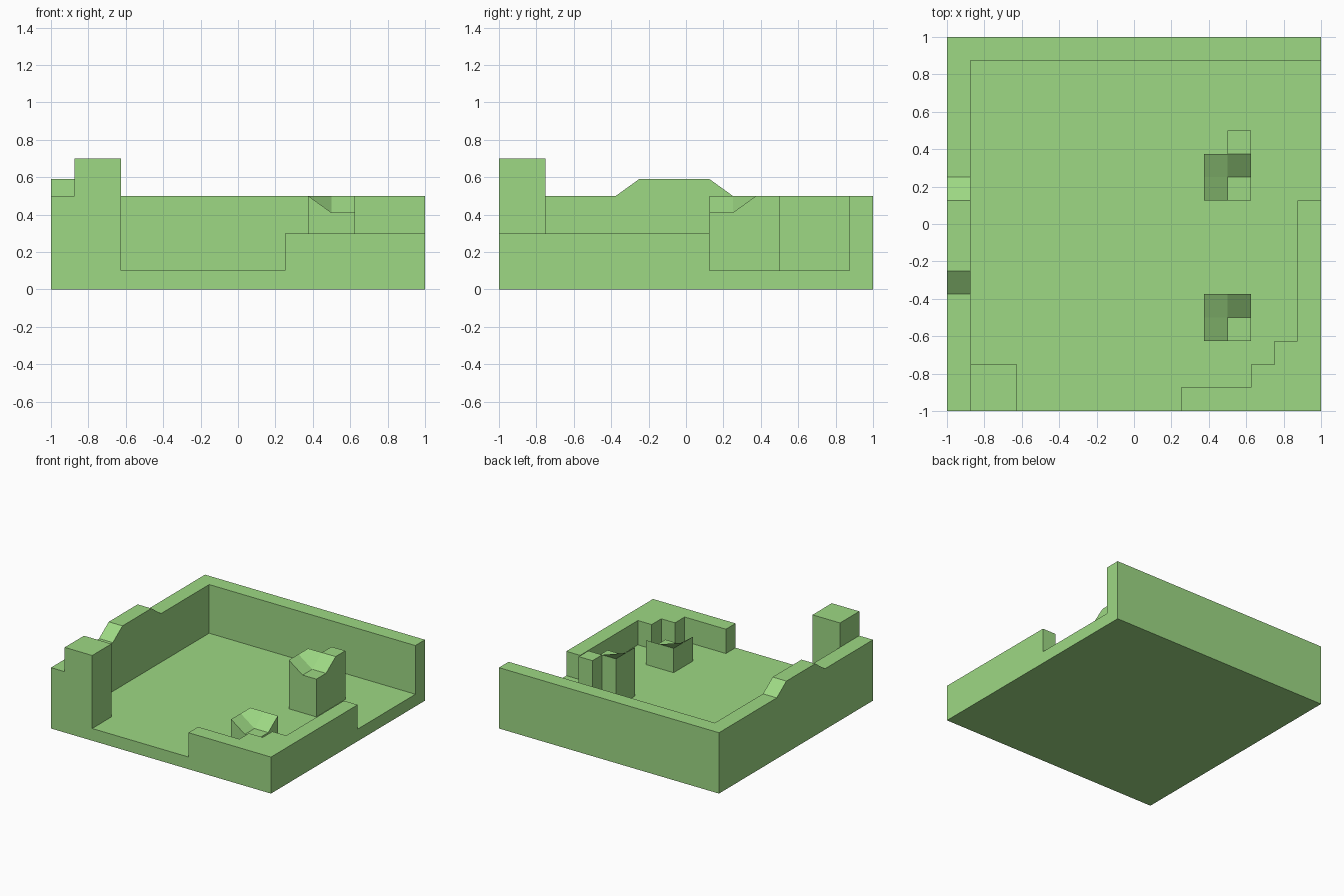
import bpy, bmesh
from mathutils import Vector

if "Cube" in bpy.data.objects:
    bpy.data.objects.remove(bpy.data.objects["Cube"])

GREEN = bpy.data.materials.new("grass_green")
GREEN.diffuse_color = (0.34, 0.69, 0.23, 1.0)
GREEN.use_nodes = True
GREEN.node_tree.nodes["Principled BSDF"].inputs["Base Color"].default_value = GREEN.diffuse_color

FLOOR = 0.1   # top of the base slab
S = 0.125     # grid step of the whole model


def finish(name, bm):
    bmesh.ops.recalc_face_normals(bm, faces=bm.faces[:])
    mesh = bpy.data.meshes.new(name)
    bm.to_mesh(mesh)
    bm.free()
    mesh.materials.append(GREEN)
    obj = bpy.data.objects.new(name, mesh)
    bpy.context.collection.objects.link(obj)
    return obj


def extrude(name, outline, direction):
    """Extrude a flat closed outline of 3D points along a vector."""
    bm = bmesh.new()
    face = bm.faces.new([bm.verts.new(p) for p in outline])
    res = bmesh.ops.extrude_face_region(bm, geom=[face], use_keep_orig=True)
    top = [v for v in res["geom"] if isinstance(v, bmesh.types.BMVert)]
    bmesh.ops.translate(bm, verts=top, vec=Vector(direction))
    return finish(name, bm)


def prism(name, plan, z0, z1):
    return extrude(name, [(x, y, z0) for x, y in plan], (0, 0, z1 - z0))


def block(name, x0, x1, y0, y1, z0, z1):
    return prism(name, [(x0, y0), (x1, y0), (x1, y1), (x0, y1)], z0, z1)


def notched_pillar(name, x0, y0, top):
    """Square pillar whose front right top is sunk, with sloped sides up to the rim."""
    bm = bmesh.new()
    upper, lower = {}, {}
    for i in range(3):
        for j in range(3):
            x, y = x0 + i * S, y0 + j * S
            z = top if i == 0 or j == 2 else top - 0.09
            upper[i, j] = bm.verts.new((x, y, z))
            lower[i, j] = bm.verts.new((x, y, FLOOR))
    for grid in (upper, lower):
        for i in range(2):
            for j in range(2):
                bm.faces.new([grid[i, j], grid[i + 1, j],
                              grid[i + 1, j + 1], grid[i, j + 1]])
    ring = [(0, 0), (1, 0), (2, 0), (2, 1), (2, 2), (1, 2), (0, 2), (0, 1)]
    for a, b in zip(ring, ring[1:] + ring[:1]):
        bm.faces.new([lower[a], lower[b], upper[b], upper[a]])
    return finish(name, bm)


# Base slab and back wall
block("floor", -1, 1, -1, 1, 0, FLOOR)
block("back_wall", -1, 1, 0.875, 1, FLOOR, 0.5)

# Left wall with a raised, sloped hump along its top
hump = [(-1, FLOOR), (0.875, FLOOR), (0.875, 0.5), (0.25, 0.5), (0.125, 0.59),
        (-0.25, 0.59), (-0.375, 0.5), (-1, 0.5)]
extrude("left_wall", [(-1, y, z) for y, z in hump], (S, 0, 0))

# Tall post at the front left
block("corner_post", -0.875, -0.625, -1, -0.75, FLOOR, 0.7)

# Low stepped wall round the front right corner
prism("low_corner_wall",
      [(0.25, -1), (1, -1), (1, 0.125), (0.875, 0.125), (0.875, -0.625),
       (0.75, -0.625), (0.75, -0.75), (0.625, -0.75), (0.625, -0.875),
       (0.25, -0.875)], FLOOR, 0.3)

# Two notched pillars and the small column behind the tall one
notched_pillar("tall_pillar", 0.375, 0.125, 0.5)
notched_pillar("short_pillar", 0.375, -0.625, 0.3)
block("pillar_column", 0.5, 0.625, 0.375, 0.5, FLOOR, 0.5)
